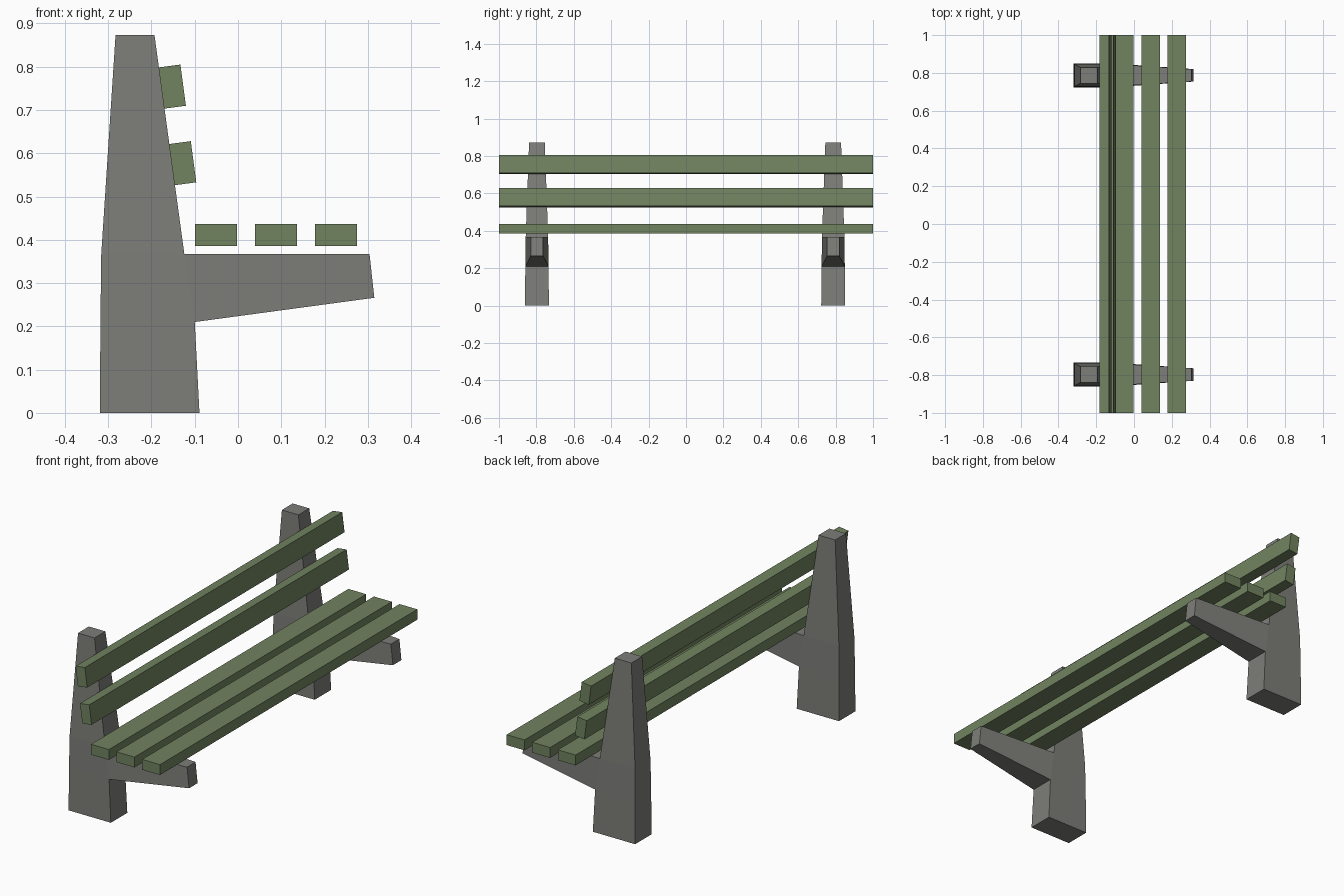
import bpy, bmesh, math

if "Cube" in bpy.data.objects:
    bpy.data.objects.remove(bpy.data.objects["Cube"])


def material(name, rgb):
    m = bpy.data.materials.new(name)
    m.diffuse_color = (*rgb, 1)
    m.use_nodes = True
    m.node_tree.nodes["Principled BSDF"].inputs["Base Color"].default_value = m.diffuse_color
    return m


CONCRETE = material("grey concrete", (0.205, 0.205, 0.19))
WOOD = material("green painted wood", (0.165, 0.225, 0.115))


def finish(bm, name, mat):
    bmesh.ops.recalc_face_normals(bm, faces=bm.faces)
    me = bpy.data.meshes.new(name)
    bm.to_mesh(me)
    bm.free()
    me.materials.append(mat)
    ob = bpy.data.objects.new(name, me)
    bpy.context.collection.objects.link(ob)
    return ob


def slat(name, x, z, w, h, tilt=0):
    bm = bmesh.new()
    bmesh.ops.create_cube(bm, size=1)
    bmesh.ops.scale(bm, vec=(w, 2, h), verts=bm.verts)
    ob = finish(bm, name, WOOD)
    ob.location = (x, 0, z)
    ob.rotation_euler.y = math.radians(tilt)


# post sections: z, back x, front x, half width
SECTIONS = [(0, -0.319, -0.089, 0.064), (0.21, -0.318, -0.100, 0.062),
            (0.367, -0.316, -0.124, 0.060), (0.873, -0.283, -0.193, 0.042)]


def support(name, y):
    bm = bmesh.new()
    rings = [[bm.verts.new(p) for p in ((b, -w, z), (f, -w, z), (f, w, z), (b, w, z))]
             for z, b, f, w in SECTIONS]
    bm.faces.new(rings[0])
    bm.faces.new(rings[-1])
    for i in range(3):
        lo, hi = rings[i], rings[i + 1]
        for k in range(4):
            if not (i == 1 and k == 1):  # the arm grows from this opening
                n = (k + 1) % 4
                bm.faces.new((lo[k], lo[n], hi[n], hi[k]))
    # tapered arm that carries the seat
    root = [rings[1][1], rings[1][2], rings[2][2], rings[2][1]]
    tip = [bm.verts.new(p) for p in ((0.315, -0.033, 0.266), (0.315, 0.033, 0.266),
                                     (0.304, 0.033, 0.367), (0.304, -0.033, 0.367))]
    for k in range(4):
        n = (k + 1) % 4
        bm.faces.new((root[k], root[n], tip[n], tip[k]))
    bm.faces.new(tip)
    finish(bm, name, CONCRETE).location.y = y


# concrete supports
support("front_support", -0.797)
support("rear_support", 0.787)

# seat slats
for i in range(3):
    slat(f"seat_slat_{i + 1}", -0.051 + i * 0.139, 0.411, 0.097, 0.051)

# tilted backrest slats
slat("lower_back_slat", -0.128, 0.577, 0.051, 0.096, -7.6)
slat("upper_back_slat", -0.152, 0.754, 0.051, 0.096, -7.6)
